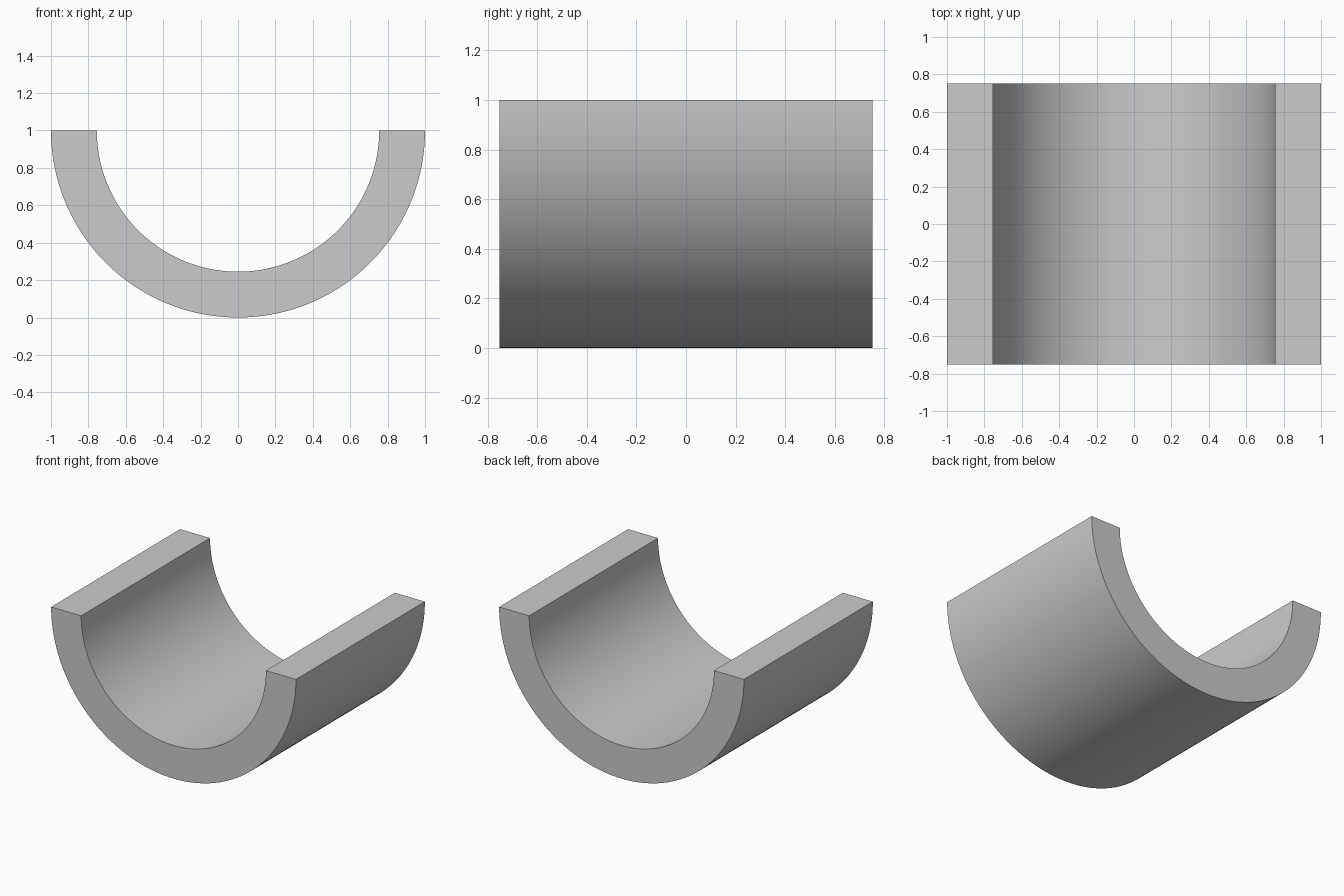
import bpy, bmesh
from math import cos, sin, pi, radians

if "Cube" in bpy.data.objects:
    bpy.data.objects.remove(bpy.data.objects["Cube"])

OUTER, INNER, HALF_LEN, SEGMENTS = 1.0, 0.755, 0.752, 96


def arc(radius):
    """Lower half circle in the XZ plane, left to right, centred at z = 1."""
    return [(radius * cos(pi + pi * i / SEGMENTS), -HALF_LEN,
             1 + radius * sin(pi + pi * i / SEGMENTS)) for i in range(SEGMENTS + 1)]


# Half-ring end face made of quads between the outer and inner arcs
bm = bmesh.new()
outer = [bm.verts.new(p) for p in arc(OUTER)]
inner = [bm.verts.new(p) for p in arc(INNER)]
for i in range(SEGMENTS):
    bm.faces.new((outer[i], outer[i + 1], inner[i + 1], inner[i]))

# Extrude along the trough's length
result = bmesh.ops.extrude_face_region(bm, geom=bm.faces[:], use_keep_orig=True)
verts = [g for g in result["geom"] if isinstance(g, bmesh.types.BMVert)]
bmesh.ops.translate(bm, verts=verts, vec=(0, 2 * HALF_LEN, 0))
bmesh.ops.recalc_face_normals(bm, faces=bm.faces[:])

# Half-pipe object with smooth curves and crisp edges
mesh = bpy.data.meshes.new("half_pipe")
bm.to_mesh(mesh)
bm.free()
half_pipe = bpy.data.objects.new("half_pipe", mesh)
bpy.context.collection.objects.link(half_pipe)
bpy.context.view_layer.objects.active = half_pipe
half_pipe.select_set(True)
bpy.ops.object.shade_smooth_by_angle(angle=radians(30))
